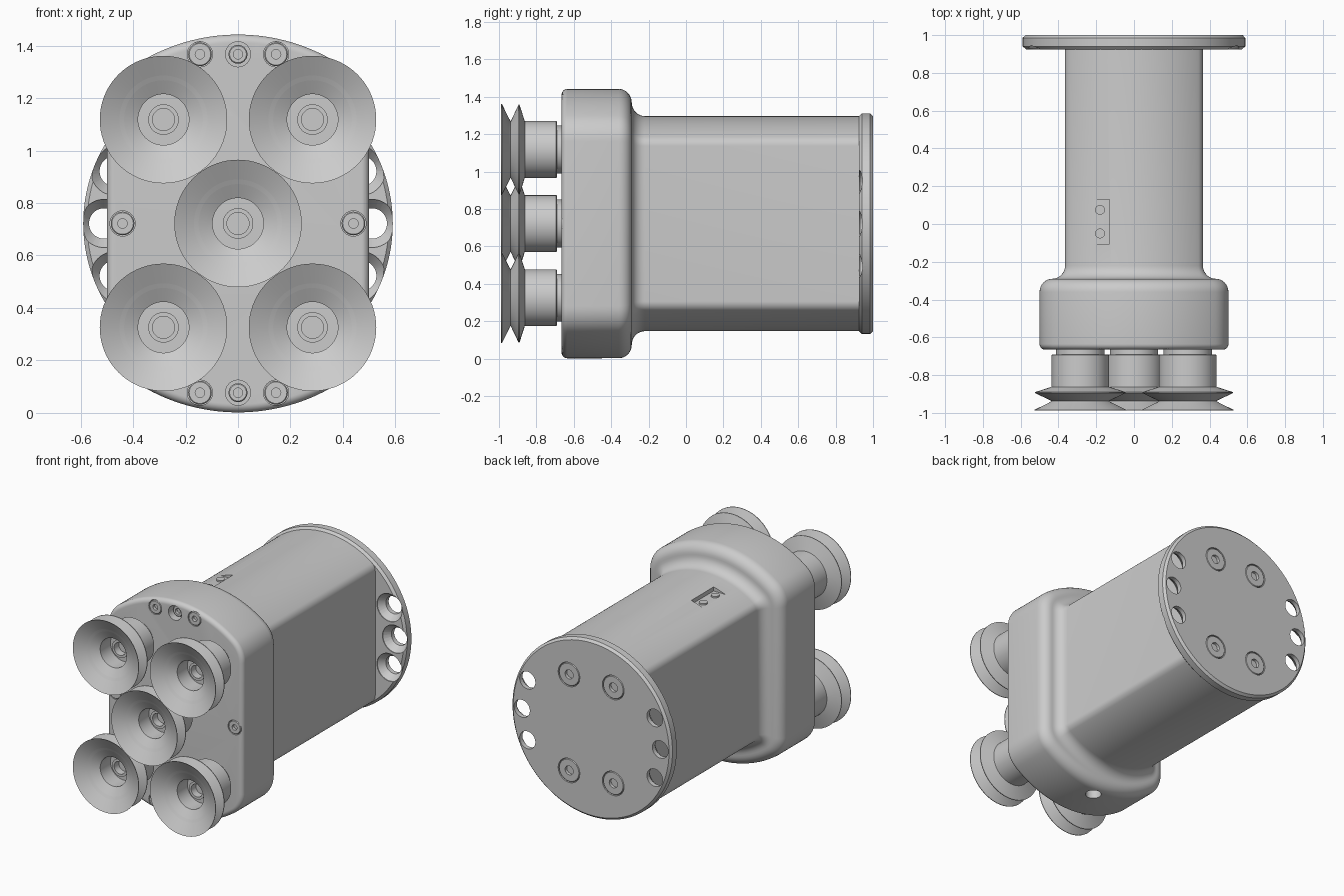
import bpy, bmesh, math
from mathutils import Matrix, Vector

if "Cube" in bpy.data.objects:
    bpy.data.objects.remove(bpy.data.objects["Cube"])

ZC = 0.722  # height of the long axis


def finish(bm, name):
    bmesh.ops.remove_doubles(bm, verts=bm.verts, dist=1e-5)
    bmesh.ops.recalc_face_normals(bm, faces=bm.faces)
    me = bpy.data.meshes.new(name)
    bm.to_mesh(me)
    bm.free()
    ob = bpy.data.objects.new(name, me)
    bpy.context.collection.objects.link(ob)
    return ob


def smooth(ob, angle=30):
    bpy.ops.object.select_all(action='DESELECT')
    bpy.context.view_layer.objects.active = ob
    ob.select_set(True)
    bpy.ops.object.shade_smooth_by_angle(angle=math.radians(angle))


def add_lathe(bm, profile, x=0, z=ZC, segs=64):
    """Turn (radius, y) points round an axis parallel to y."""
    rings = []
    for r, y in profile:
        if r == 0:
            rings.append([bm.verts.new((x, y, z))] * segs)
        else:
            rings.append([bm.verts.new((x + r * math.cos(i * math.tau / segs), y,
                                        z + r * math.sin(i * math.tau / segs)))
                          for i in range(segs)])
    for a, b in zip(rings, rings[1:]):
        for i in range(segs):
            j = (i + 1) % segs
            quad = list(dict.fromkeys([a[i], a[j], b[j], b[i]]))
            bm.faces.new(quad)


def lathe(name, profile, x=0, z=ZC, segs=64):
    bm = bmesh.new()
    add_lathe(bm, profile, x, z, segs)
    ob = finish(bm, name)
    smooth(ob)
    return ob


def cut(ob, bm):
    cutter = finish(bm, "cutter")
    cutter.hide_render = True
    mod = ob.modifiers.new("cut", 'BOOLEAN')
    mod.operation = 'DIFFERENCE'
    mod.solver = 'EXACT'
    mod.object = cutter
    bpy.context.view_layer.objects.active = ob
    bpy.ops.object.modifier_apply(modifier="cut")
    bpy.data.objects.remove(cutter)
    smooth(ob)


def section(t):
    """Circle clipped by flat sides with rounded corners; t=0 head, t=1 body."""
    a, R, r = 0.5 - 0.135 * t, 0.72 - 0.145 * t, 0.17 - 0.11 * t
    cx = a - r
    cz = math.sqrt((R - r) ** 2 - cx ** 2)
    phi = math.atan2(cz, cx)
    p = [(cx + r * math.cos(phi * i / 8), cz + r * math.sin(phi * i / 8)) for i in range(8)]
    for i in range(19):
        ang = phi + (math.pi / 2 - phi) * i / 18
        p.append((R * math.cos(ang), R * math.sin(ang)))
    half = p + [(-x, z) for x, z in reversed(p[:-1])]
    return half + [(-x, -z) for x, z in half]


# housing: wide head blending into the slimmer body
q = [math.radians(90 * i / 8) for i in range(9)]
path = [(-0.635 - 0.03 * math.cos(g), 0.21 * (1 - math.sin(g))) for g in q]
path += [(-0.36 + 0.07 * math.sin(g), 0.5 * (1 - math.cos(g))) for g in q]
path += [(-0.22 - 0.07 * math.cos(g), 0.5 + 0.5 * math.sin(g)) for g in q[1:]]
path.append((0.93, 1))
bm = bmesh.new()
rings = [[bm.verts.new((x, y, ZC + z)) for x, z in section(t)] for y, t in path]
for a, b in zip(rings, rings[1:]):
    for i in range(len(a)):
        j = (i + 1) % len(a)
        bm.faces.new((a[i], a[j], b[j], b[i]))
bm.faces.new(rings[0])
bm.faces.new(rings[-1])
housing = finish(bm, "housing")

# recesses in the housing: screw seats, connector pocket, underside port
FRONT = -0.665
flush = [(sx * 0.145, ZC + sz * 0.645) for sx in (-1, 1) for sz in (-1, 1)]
flush += [(-0.44, ZC), (0.44, ZC)]
deep = [(0, ZC + 0.645), (0, ZC - 0.645)]
bm = bmesh.new()
for pts, depth in ((flush, 0.03), (deep, 0.06)):
    for x, z in pts:
        add_lathe(bm, [(0, FRONT - 0.05), (0.048, FRONT - 0.05),
                       (0.048, FRONT + depth), (0, FRONT + depth)], x, z, 32)
bmesh.ops.create_cube(bm, size=1, matrix=Matrix.Translation((-0.18, 0.0125, 1.355)) @
                      Matrix.Diagonal((0.1, 0.235, 0.2, 1)))
bmesh.ops.create_cone(bm, cap_ends=True, segments=32, radius1=0.05, radius2=0.05, depth=0.2,
                      matrix=Matrix.Translation((0, -0.40, 0)))
cut(housing, bm)

# connector pins in the pocket
for i, y in enumerate((-0.05, 0.075)):
    bm = bmesh.new()
    bmesh.ops.create_cone(bm, cap_ends=True, segments=32, radius1=0.026, radius2=0.026,
                          depth=0.03, matrix=Matrix.Translation((-0.18, y, 1.25)))
    smooth(finish(bm, f"connector_pin_{i + 1}"))

# rear flange
flange = lathe("rear_flange", [(0, 0.925), (0.575, 0.925), (0.59, 0.94), (0.59, 0.985),
                               (0.575, 1.0), (0, 1.0)], segs=128)
back = [(sx * 0.163, ZC + sz * 0.32) for sx in (-1, 1) for sz in (-1, 1)]
bm = bmesh.new()
for side in (-1, 1):
    for deg in (-23, 0, 23):
        g = math.radians(deg)
        add_lathe(bm, [(0, 0.91), (0.092, 0.91), (0.092, 0.93), (0.058, 0.97),
                       (0.058, 1.03), (0, 1.03)],
                  side * 0.51 * math.cos(g), ZC + 0.51 * math.sin(g), 48)
for x, z in back:
    add_lathe(bm, [(0, 0.97), (0.08, 0.97), (0.08, 1.03), (0, 1.03)], x, z, 48)
cut(flange, bm)


# screws
def screw(name, x, z, y, into, r, socket):
    lathe(name, [(0, y + 0.02 * into), (socket, y + 0.02 * into), (socket, y),
                 (r - 0.004, y), (r, y + 0.004 * into), (r, y + 0.03 * into),
                 (0, y + 0.03 * into)], x, z, 32)


for i, (x, z) in enumerate(flush):
    screw(f"front_screw_{i + 1}", x, z, FRONT, 1, 0.045, 0.018)
for i, (x, z) in enumerate(deep):
    screw(f"sunken_screw_{i + 1}", x, z, FRONT + 0.03, 1, 0.036, 0.018)
for i, (x, z) in enumerate(back):
    screw(f"back_screw_{i + 1}", x, z, 0.999, -1, 0.076, 0.03)

# bellows suction cups
cup = [(0, -0.65), (0.128, -0.65), (0.128, -0.69), (0.148, -0.69), (0.152, -0.694),
       (0.152, -0.862), (0.24, -0.89), (0.24, -0.895), (0.15, -0.938), (0.243, -0.984),
       (0.243, -0.988), (0.097, -0.908), (0.097, -0.80), (0.058, -0.80), (0.058, -0.84),
       (0.042, -0.84), (0.042, -0.79), (0, -0.79)]
spots = [(0, ZC)] + [(sx * 0.284, ZC + sz * 0.396) for sx in (-1, 1) for sz in (-1, 1)]
for i, (x, z) in enumerate(spots):
    lathe(f"suction_cup_{i + 1}", cup, x, z, 72)
